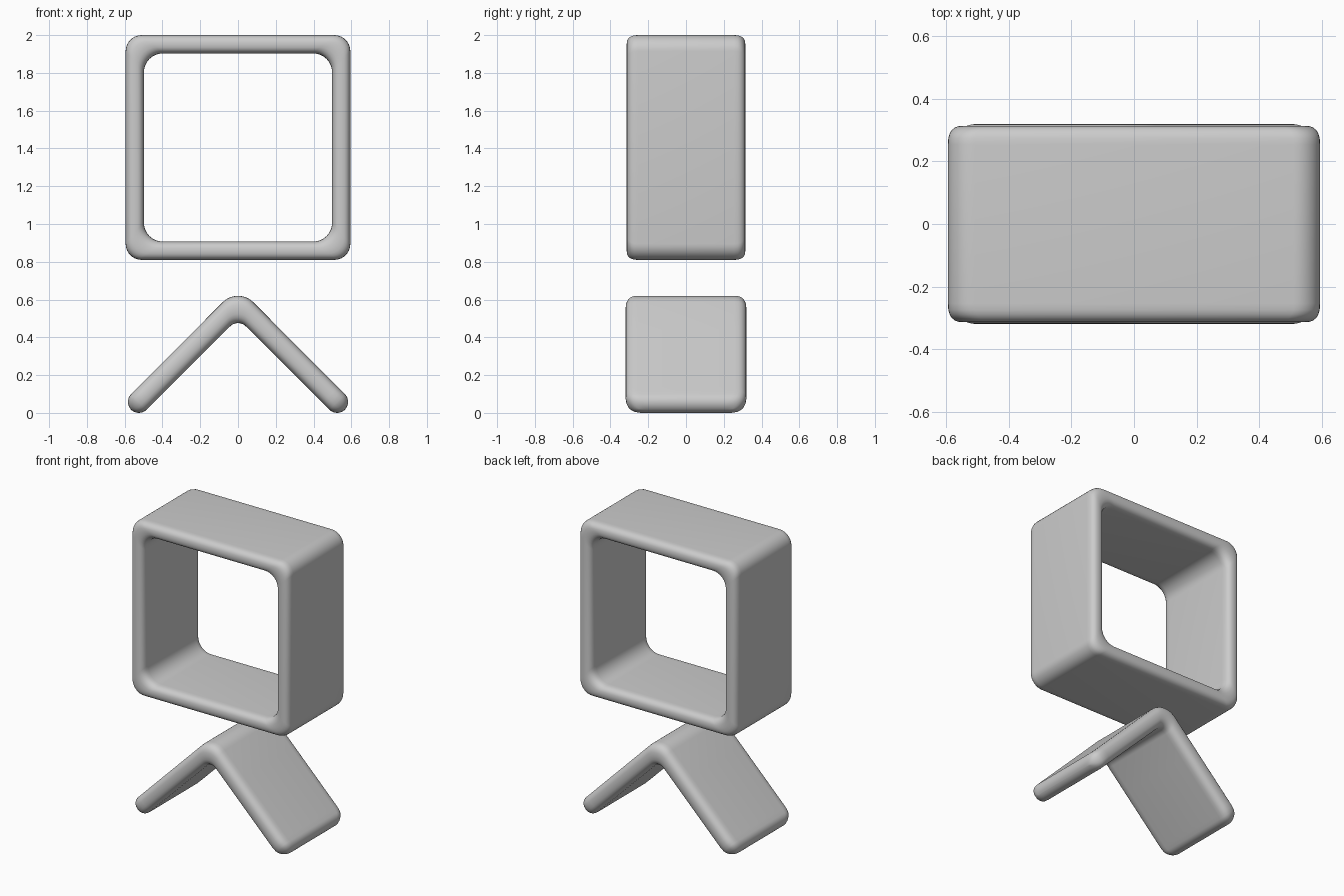
import bpy
import bmesh
from math import sin, cos, pi, sqrt, radians
from mathutils import Vector

if "Cube" in bpy.data.objects:
    bpy.data.objects.remove(bpy.data.objects["Cube"], do_unlink=True)

GREY = (0.6, 0.6, 0.6, 1)
grey = bpy.data.materials.new("plain grey")
grey.diffuse_color = GREY
grey.use_nodes = True
grey.node_tree.nodes["Principled BSDF"].inputs["Base Color"].default_value = GREY


def power(v, e):
    return (1 if v >= 0 else -1) * abs(v) ** e


def section(rim, steps=12, e=0.8):
    """Slab cross-section with rounded rims: (side, offset across wall, rim reach)."""
    points = []
    for side in (1, -1):
        for i in range(steps + 1):
            t = side * (-pi / 2 + pi * i / steps)
            points.append((side, power(sin(t), e), rim * power(cos(t), e)))
    return points


def sweep(name, stations, rim, closed):
    """Skin a band through stations of (outer point, inner point, half width)."""
    bm = bmesh.new()
    rings = []
    for outer, inner, width in stations:
        mid, half = (outer + inner) / 2, (outer - inner) / 2
        ring = []
        for side, a, reach in section(rim):
            p = mid + half * a
            ring.append(bm.verts.new((p.x, side * (width - rim + reach), p.y)))
        rings.append(ring)
    n = len(rings[0])
    pairs = list(zip(rings, rings[1:]))
    if closed:
        pairs.append((rings[-1], rings[0]))
    for r, s in pairs:
        for i in range(n):
            j = (i + 1) % n
            bm.faces.new((r[i], r[j], s[j], s[i]))
    if not closed:
        bm.faces.new(rings[0])
        bm.faces.new(rings[-1])
    bmesh.ops.remove_doubles(bm, verts=bm.verts, dist=0.00001)
    bmesh.ops.recalc_face_normals(bm, faces=bm.faces)
    mesh = bpy.data.meshes.new(name)
    bm.to_mesh(mesh)
    bm.free()
    mesh.materials.append(grey)
    for f in mesh.polygons:
        f.use_smooth = True
    obj = bpy.data.objects.new(name, mesh)
    bpy.context.collection.objects.link(obj)
    return obj


def rounded_square(half, radius, centre_z, steps=8):
    points = []
    for k, (sx, sz) in enumerate(((1, 1), (-1, 1), (-1, -1), (1, -1))):
        c = Vector((sx * (half - radius), centre_z + sz * (half - radius)))
        for i in range(steps + 1):
            t = pi / 2 * (k + i / steps)
            points.append(c + radius * Vector((cos(t), sin(t))))
    return points


# Square frame
outer = rounded_square(0.595, 0.085, 1.405)
inner = rounded_square(0.498, 0.1, 1.405)
sweep("square_frame", [(o, i, 0.314) for o, i in zip(outer, inner)], 0.06, True)

# Bent stand: rounded apex, straight leg, rounded foot, then mirrored
WIDTH, HALF, CORNER = 0.32, 0.058, 0.09


def foot_width(e):
    """Half width at distance e from the tip, rounding the foot corners."""
    k = max(0, (CORNER - e) / CORNER)
    return WIDTH - 0.08 * (1 - sqrt(1 - k * k))


half_path = []
for i in range(7):
    d = Vector((sin(radians(45) * i / 6), cos(radians(45) * i / 6)))
    half_path.append((Vector((0, 0.507)) + 0.113 * d,
                      Vector((0, 0.415)) + 0.06 * d, WIDTH))
along, across = Vector((1, -1)).normalized(), Vector((1, 1)).normalized()
foot = Vector((0.525, 0.058))
bend_outer, bend_inner, _ = half_path[-1]
for t in (0.3, 0.6, 0.85, 0.92, 0.96, 1):
    o = bend_outer.lerp(foot + HALF * across, t)
    i = bend_inner.lerp(foot - HALF * across, t)
    tip_distance = HALF + ((foot - (o + i) / 2).length)
    half_path.append((o, i, foot_width(tip_distance)))
for k in range(1, 9):
    t = pi / 2 * min(k / 8, 0.98)
    c = foot + along * HALF * sin(t)
    h = across * HALF * cos(t)
    half_path.append((c + h, c - h, foot_width(HALF * (1 - sin(t)))))


def flip(p):
    return Vector((-p.x, p.y))


mirrored = [(flip(o), flip(i), w) for o, i, w in reversed(half_path[1:])]
sweep("bent_stand", mirrored + half_path, 0.065, False)
